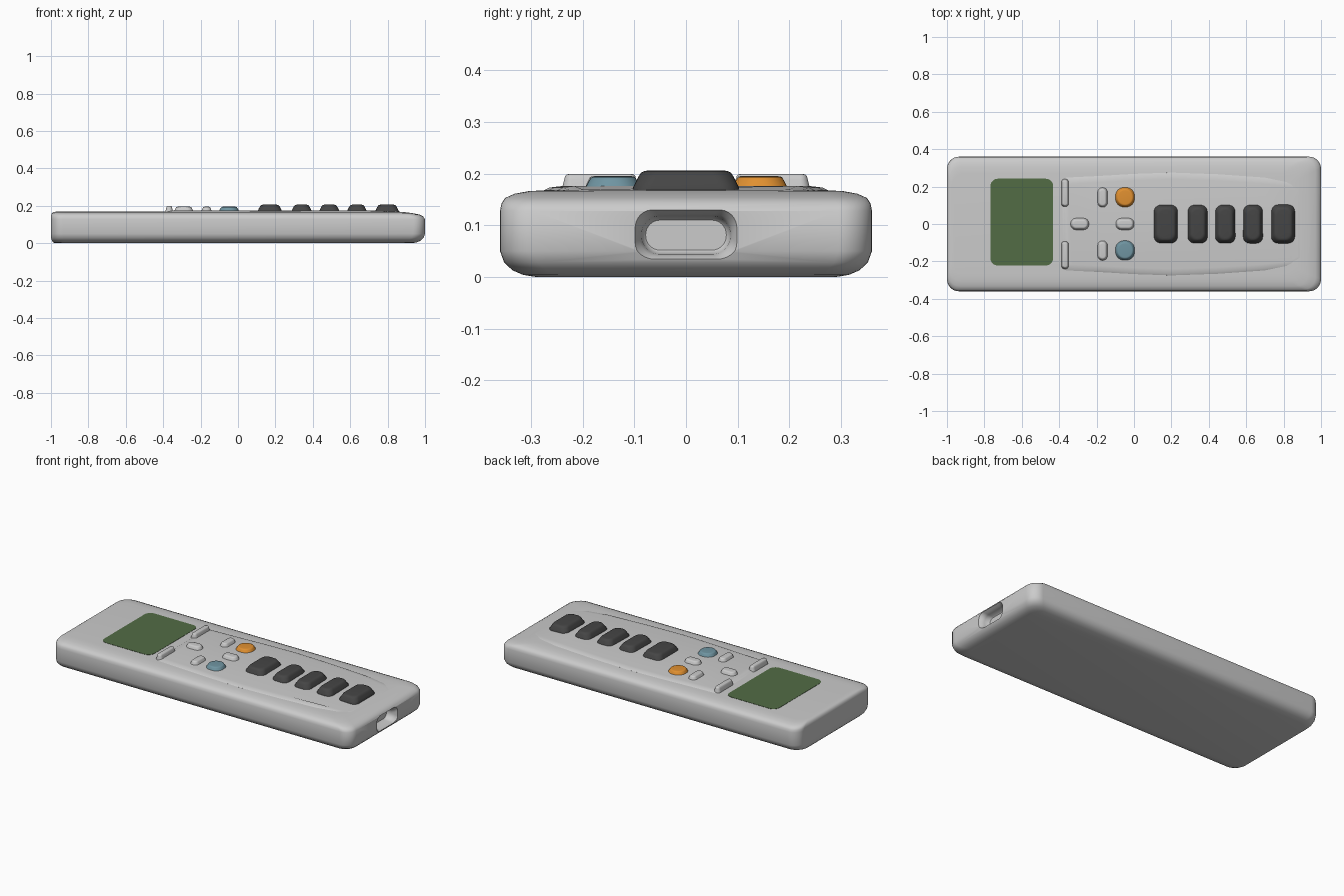
import bpy, bmesh, math
from mathutils import Matrix, Vector

if "Cube" in bpy.data.objects:
    bpy.data.objects.remove(bpy.data.objects["Cube"])


def material(name, rgb):
    m = bpy.data.materials.new(name)
    m.diffuse_color = (*rgb, 1)
    m.use_nodes = True
    m.node_tree.nodes["Principled BSDF"].inputs["Base Color"].default_value = m.diffuse_color
    return m


DARK = material("dark_rubber", (0.06, 0.06, 0.06))
ORANGE = material("orange", (0.75, 0.28, 0.03))
BLUE = material("blue", (0.16, 0.30, 0.36))
GREEN = material("screen_green", (0.085, 0.15, 0.06))


def rounded(x0, x1, y0, y1, r, z, n=8):
    """One rounded-rectangle ring at height z."""
    r = min(r, (x1 - x0) / 2 - 0.001, (y1 - y0) / 2 - 0.001)
    pts = []
    for k, (cx, cy) in enumerate(((x1 - r, y1 - r), (x0 + r, y1 - r),
                                  (x0 + r, y0 + r), (x1 - r, y0 + r))):
        for i in range(n + 1):
            a = math.pi / 2 * (k + i / n)
            pts.append(Vector((cx + r * math.cos(a), cy + r * math.sin(a), z)))
    return pts


def smooth(ob, angle=40):
    bpy.ops.object.select_all(action='DESELECT')
    ob.select_set(True)
    bpy.context.view_layer.objects.active = ob
    bpy.ops.object.shade_smooth_by_angle(angle=math.radians(angle))


def loft(name, rings, mat=None, matrix=None):
    """Skin a stack of equal-length rings and cap both ends."""
    bm = bmesh.new()
    vs = [[bm.verts.new(p) for p in ring] for ring in rings]
    n = len(vs[0])
    for a, b in zip(vs, vs[1:]):
        for i in range(n):
            j = (i + 1) % n
            bm.faces.new((a[i], a[j], b[j], b[i]))
    bm.faces.new(vs[0][::-1])
    bm.faces.new(vs[-1])
    if matrix:
        bm.transform(matrix)
    bmesh.ops.recalc_face_normals(bm, faces=bm.faces)
    me = bpy.data.meshes.new(name)
    bm.to_mesh(me)
    bm.free()
    ob = bpy.data.objects.new(name, me)
    bpy.context.collection.objects.link(ob)
    if mat:
        me.materials.append(mat)
    smooth(ob)
    return ob


def button(name, x, y, w, d, z0, z1, flare, r, mat=None):
    """Soft key: flared skirt rising to a gently domed top."""
    h = z1 - z0
    steps = ((-0.6, 0), (0, 0), (0.3, 0.25), (0.65, 0.55), (0.88, 0.8),
             (0.97, 1.1), (1.0, 1.5))
    rings = []
    for t, s in steps:
        i = s * flare
        rings.append(rounded(x - w / 2 + i, x + w / 2 - i,
                             y - d / 2 + i, y + d / 2 - i, r, z0 + t * h))
    return loft(name, rings, mat)


# Body shell: z, side inset, left-end inset, right-end inset
layers = ((0.0, 0.07, 0.022, 0.07), (0.004, 0.045, 0.012, 0.045),
          (0.013, 0.024, 0.005, 0.024), (0.028, 0.008, 0.001, 0.008),
          (0.05, 0, 0, 0), (0.128, 0, 0, 0), (0.143, 0.003, 0, 0.01),
          (0.153, 0.01, 0.002, 0.03), (0.161, 0.028, 0.006, 0.07),
          (0.166, 0.055, 0.013, 0.11), (0.168, 0.09, 0.025, 0.15))
body = loft("body", [rounded(-1 + l, 1 - r, -0.36 + s, 0.36 - s, 0.065, z)
                     for z, s, l, r in layers])

# Hollow in the right end, flared at its mouth
to_x = Matrix(((0, 0, 1, 0), (1, 0, 0, 0), (0, 1, 0, 0), (0, 0, 0, 1)))
hollow = ((0.94, 0.022), (0.945, 0.017), (0.97, 0.014), (0.985, 0.010),
          (0.995, 0.004), (1.02, -0.008))
cutter = loft("end_hollow_cutter",
              [rounded(-0.1 + i, 0.1 - i, 0.03 + i, 0.132 - i, 0.035, x)
               for x, i in hollow], matrix=to_x)
cutter.hide_render = True
mod = body.modifiers.new("hollow", 'BOOLEAN')
mod.object = cutter
mod.solver = 'EXACT'
bpy.context.view_layer.objects.active = body
bpy.ops.object.modifier_apply(modifier=mod.name)
bpy.data.objects.remove(cutter)
smooth(body)

# Slightly raised keypad, widest in the middle
half = ((-0.385, 0.235), (-0.365, 0.25), (-0.2, 0.258), (0.0, 0.27),
        (0.2, 0.277), (0.45, 0.268), (0.7, 0.25), (0.87, 0.23), (0.91, 0.2))
outline = [(x, -y) for x, y in half] + [(x, y) for x, y in reversed(half)]
panel_rings = []
for z, i in ((0.155, 0), (0.168, 0.002), (0.173, 0.012), (0.176, 0.035)):
    panel_rings.append([Vector((0.26 + (x - 0.26) * (1 - i / 0.65),
                                y * (1 - i / 0.26),
                                z - 0.008 * max(0, (x - 0.7) / 0.2)))
                        for x, y in outline])
loft("keypad", panel_rings)

# Flush display
loft("screen", [rounded(-0.768, -0.432, -0.222, 0.242, 0.04, z)
                for z in (0.160, 0.1695)], GREEN)

# Row of dark keys
for k, (x, w) in enumerate(((0.17, 0.13), (0.34, 0.108), (0.488, 0.108),
                            (0.636, 0.105), (0.797, 0.125))):
    button(f"dark_key_{k + 1}", x, 0, w, 0.206, 0.172, 0.206, 0.02, 0.035, DARK)

# Round coloured keys
button("orange_key", -0.048, 0.143, 0.104, 0.106, 0.174, 0.194, 0.012, 0.045, ORANGE)
button("blue_key", -0.048, -0.141, 0.104, 0.106, 0.174, 0.194, 0.012, 0.045, BLUE)

# Grey pill keys and the corner ridges
for side, s in (("back", 1), ("front", -1)):
    button(f"narrow_key_{side}", -0.168, s * 0.142, 0.054, 0.106,
           0.174, 0.195, 0.011, 0.025)
    button(f"corner_ridge_{side}", -0.368, s * 0.166, 0.042, 0.15,
           0.166, 0.199, 0.009, 0.018)
for k, x in enumerate((-0.29, -0.048)):
    button(f"wide_key_{k + 1}", x, 0, 0.1, 0.064, 0.174, 0.195, 0.012, 0.03)
